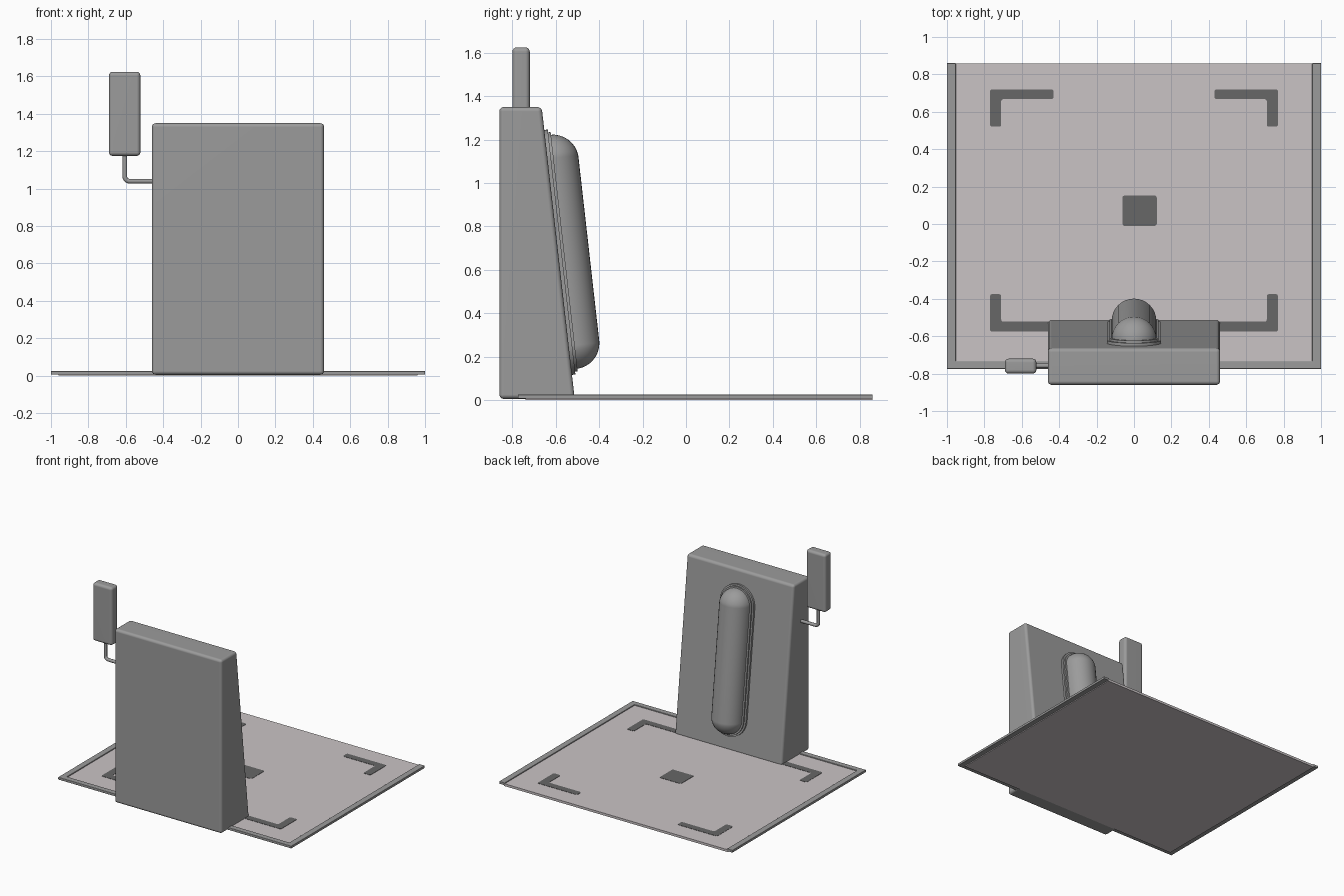
import bpy, bmesh, math
from mathutils import Matrix, Vector

if "Cube" in bpy.data.objects:
    bpy.data.objects.remove(bpy.data.objects["Cube"])


def material(name, rgb):
    m = bpy.data.materials.new(name)
    m.diffuse_color = (*rgb, 1)
    m.use_nodes = True
    m.node_tree.nodes["Principled BSDF"].inputs["Base Color"].default_value = m.diffuse_color
    return m


GREY = material("body grey", (0.33, 0.33, 0.33))
PALE = material("pale mat", (0.59, 0.55, 0.56))
DARK = material("dark marking", (0.135, 0.135, 0.135))


def finish(name, bm, mat, matrix=None):
    bmesh.ops.recalc_face_normals(bm, faces=bm.faces)
    me = bpy.data.meshes.new(name)
    bm.to_mesh(me)
    bm.free()
    ob = bpy.data.objects.new(name, me)
    bpy.context.collection.objects.link(ob)
    me.materials.append(mat)
    if matrix is not None:
        ob.matrix_world = matrix
    bpy.ops.object.select_all(action='DESELECT')
    ob.select_set(True)
    bpy.context.view_layer.objects.active = ob
    bpy.ops.object.shade_smooth_by_angle(angle=math.radians(38))
    ob.modifiers.new("Even shading", 'WEIGHTED_NORMAL').keep_sharp = True
    return ob


def prism(name, pts, lo, hi, mat, axis='z', bevel=0, corner=0, matrix=None):
    """Extrude a 2D outline along an axis; bevel all edges or only its corners."""
    place = {'x': lambda a, b, d: (d, a, b),
             'y': lambda a, b, d: (a, d, b),
             'z': lambda a, b, d: (a, b, d)}[axis]
    bm = bmesh.new()
    bottom = [bm.verts.new(place(a, b, lo)) for a, b in pts]
    top = [bm.verts.new(place(a, b, hi)) for a, b in pts]
    bm.faces.new(bottom)
    bm.faces.new(top)
    sides = []
    for i in range(len(pts)):
        j = (i + 1) % len(pts)
        bm.faces.new((bottom[i], bottom[j], top[j], top[i]))
        sides.append(bm.edges.get((bottom[i], top[i])))
    bmesh.ops.recalc_face_normals(bm, faces=bm.faces)
    if corner:
        bmesh.ops.bevel(bm, geom=sides, offset=corner, segments=4,
                        profile=0.5, affect='EDGES')
    if bevel:
        bmesh.ops.bevel(bm, geom=bm.edges[:], offset=bevel, segments=4,
                        profile=0.5, affect='EDGES')
    return finish(name, bm, mat, matrix)


def rect(x0, x1, y0, y1):
    return [(x0, y0), (x1, y0), (x1, y1), (x0, y1)]


# Floor mat and the three-sided frame around it
prism("floor_mat", rect(-0.96, 0.96, -0.74, 0.859), 0, 0.018, PALE)
prism("mat_frame", [(-1, 0.86), (-1, -0.775), (1, -0.775), (1, 0.86),
                    (0.953, 0.86), (0.953, -0.732), (-0.953, -0.732), (-0.953, 0.86)],
      0.006, 0.025, GREY, bevel=0.003)

# Printed floor markings: four corner brackets and a centre square
CY = 0.0725
for sx, xn in ((-1, "left"), (1, "right")):
    for sy, yn in ((-1, "front"), (1, "back")):
        outline = [(0.77, 0.6475), (0.43, 0.6475), (0.43, 0.595),
                   (0.71, 0.595), (0.71, 0.4475), (0.77, 0.4475)]
        prism(f"corner_mark_{yn}_{xn}",
              [(sx * x, CY + sy * y) for x, y in outline],
              0.015, 0.020, DARK, corner=0.012)
prism("centre_mark", rect(-0.062, 0.122, -0.01, 0.152), 0.015, 0.020, DARK, corner=0.012)

# Tower with a sloping rear face
prism("tower", [(-0.86, 0.005), (-0.513, 0.005), (-0.665, 1.35), (-0.86, 1.35)],
      -0.46, 0.46, GREY, axis='x', bevel=0.02)

# Capsule lamp set into the sloping face
tilt = math.atan2(0.152, 1.345)
slope = Matrix.Translation((0, -0.5893, 0.68)) @ Matrix.Rotation(tilt, 4, 'X')


def stadium(r, half):
    arc = [math.pi * i / 20 for i in range(21)]
    up = [(r * math.cos(a), half + r * math.sin(a)) for a in arc]
    return up + [(-x, -z) for x, z in up]


prism("lamp_rim_outer", stadium(0.145, 0.423), -0.01, 0.016, GREY, axis='y', matrix=slope)
prism("lamp_rim_inner", stadium(0.132, 0.423), -0.01, 0.028, GREY, axis='y', matrix=slope)

bm = bmesh.new()
bmesh.ops.create_uvsphere(bm, u_segments=32, v_segments=17, radius=0.12)
for v in bm.verts:
    v.co.z += math.copysign(0.423, v.co.z)
    v.co.y += 0.023
finish("lamp_capsule", bm, GREY, slope)

# Small screen beside the tower
prism("side_screen", rect(-0.69, -0.522, 1.175, 1.625), -0.80, -0.72, GREY,
      axis='y', bevel=0.02)

# Bent tube arm carrying the screen
path = [(-0.605, 1.2)]
path += [(-0.58 - 0.025 * math.cos(a), 1.065 - 0.025 * math.sin(a))
         for a in (math.pi / 2 * i / 6 for i in range(7))]
path += [(-0.44, 1.04)]
cu = bpy.data.curves.new("screen_arm", 'CURVE')
cu.dimensions = '3D'
cu.bevel_depth = 0.0125
cu.bevel_resolution = 4
cu.use_fill_caps = True
sp = cu.splines.new('POLY')
sp.points.add(len(path) - 1)
for p, (x, z) in zip(sp.points, path):
    p.co = (x, -0.758, z, 1)
cu.materials.append(GREY)
bpy.context.collection.objects.link(bpy.data.objects.new("screen_arm", cu))
